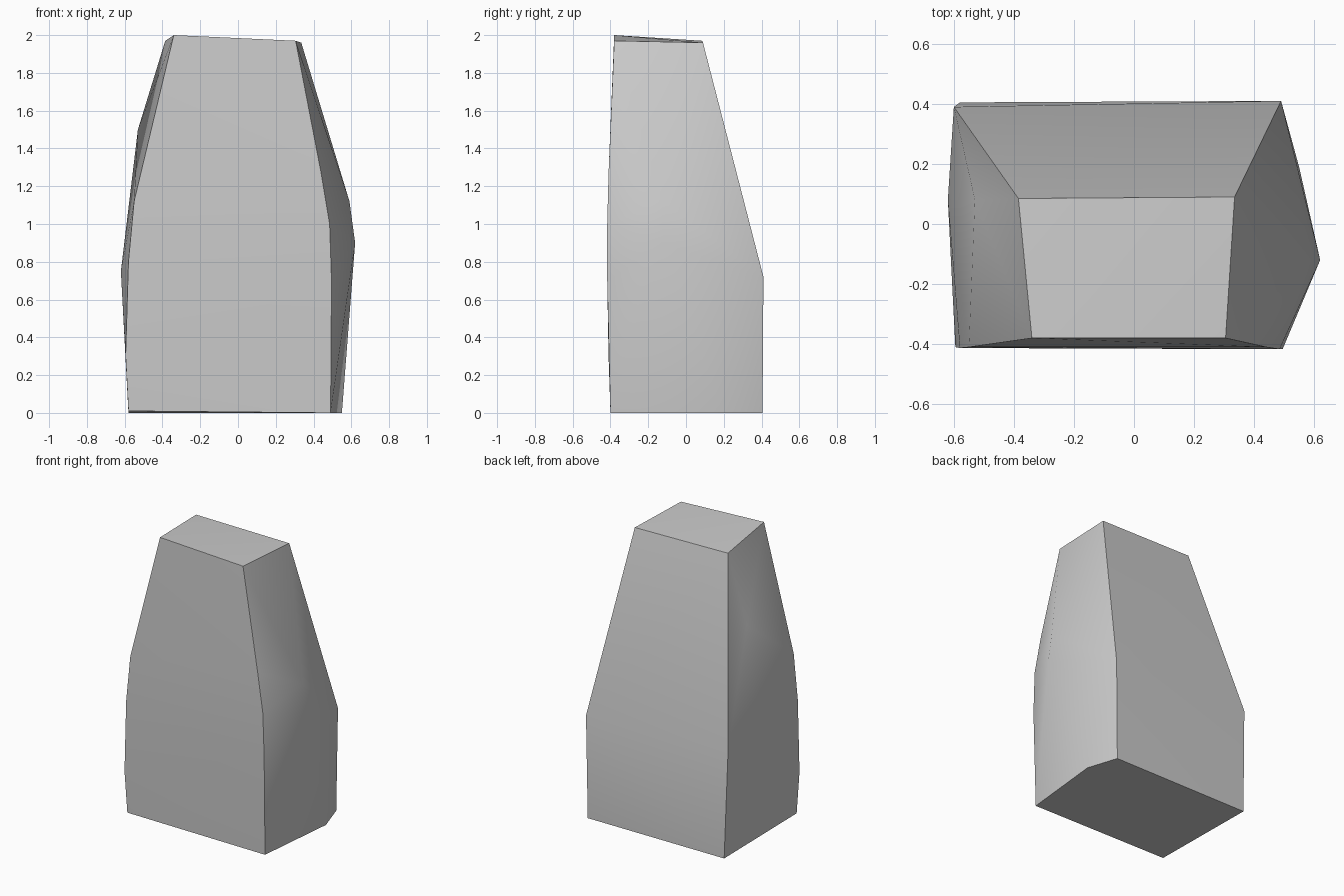
import bpy, bmesh
from math import radians

default_cube = bpy.data.objects.get("Cube")
if default_cube:
    bpy.data.objects.remove(default_cube, do_unlink=True)


def make_material(name, color):
    material = bpy.data.materials.new(name)
    material.use_nodes = True
    material.diffuse_color = color
    material.node_tree.nodes["Principled BSDF"].inputs["Base Color"].default_value = color
    return material


# Corner ridges of the boulder, each running from its top to its foot
front_left_ridge = [(.305, -.38, 1.97), (.44, -.41, 1.27), (.485, -.417, 1),
                    (.495, -.417, .7), (.49, -.4, 0)]
front_right_ridge = [(-.34, -.38, 2), (-.55, -.41, 1.12), (-.58, -.413, .8),
                     (-.595, -.41, .3), (-.58, -.4, .01)]
back_left_ridge = [(.335, .09, 1.96), (.49, .41, .72), (.48, .405, 0)]
back_right_ridge = [(-.385, .085, 1.97), (-.6, .39, .76), (-.58, .405, 0)]

# Bulges that swell the middle of each side
left_bulge = [(.59, -.12, 1.12), (.62, -.12, .9), (.55, .19, 0)]
right_bulge = [(-.53, .08, 1.5), (-.62, .08, .75)]

# Wrap the ridges in one faceted stone
bm = bmesh.new()
for ridge in (front_left_ridge, front_right_ridge, back_left_ridge,
              back_right_ridge, left_bulge, right_bulge):
    for point in ridge:
        bm.verts.new(point)
hull = bmesh.ops.convex_hull(bm, input=bm.verts)
unused = set(hull["geom_interior"]) | set(hull["geom_unused"])
loose = [v for v in unused if isinstance(v, bmesh.types.BMVert) and v.is_valid]
bmesh.ops.delete(bm, geom=loose, context="VERTS")
bmesh.ops.recalc_face_normals(bm, faces=bm.faces)

mesh = bpy.data.meshes.new("boulder")
bm.to_mesh(mesh)
bm.free()
boulder = bpy.data.objects.new("boulder", mesh)
bpy.context.collection.objects.link(boulder)
mesh.materials.append(make_material("stone grey", (.6, .6, .6, 1)))

# Soft shading across the bulges, crisp edges at the corners
bpy.ops.object.select_all(action="DESELECT")
boulder.select_set(True)
bpy.context.view_layer.objects.active = boulder
bpy.ops.object.shade_smooth_by_angle(angle=radians(42))
